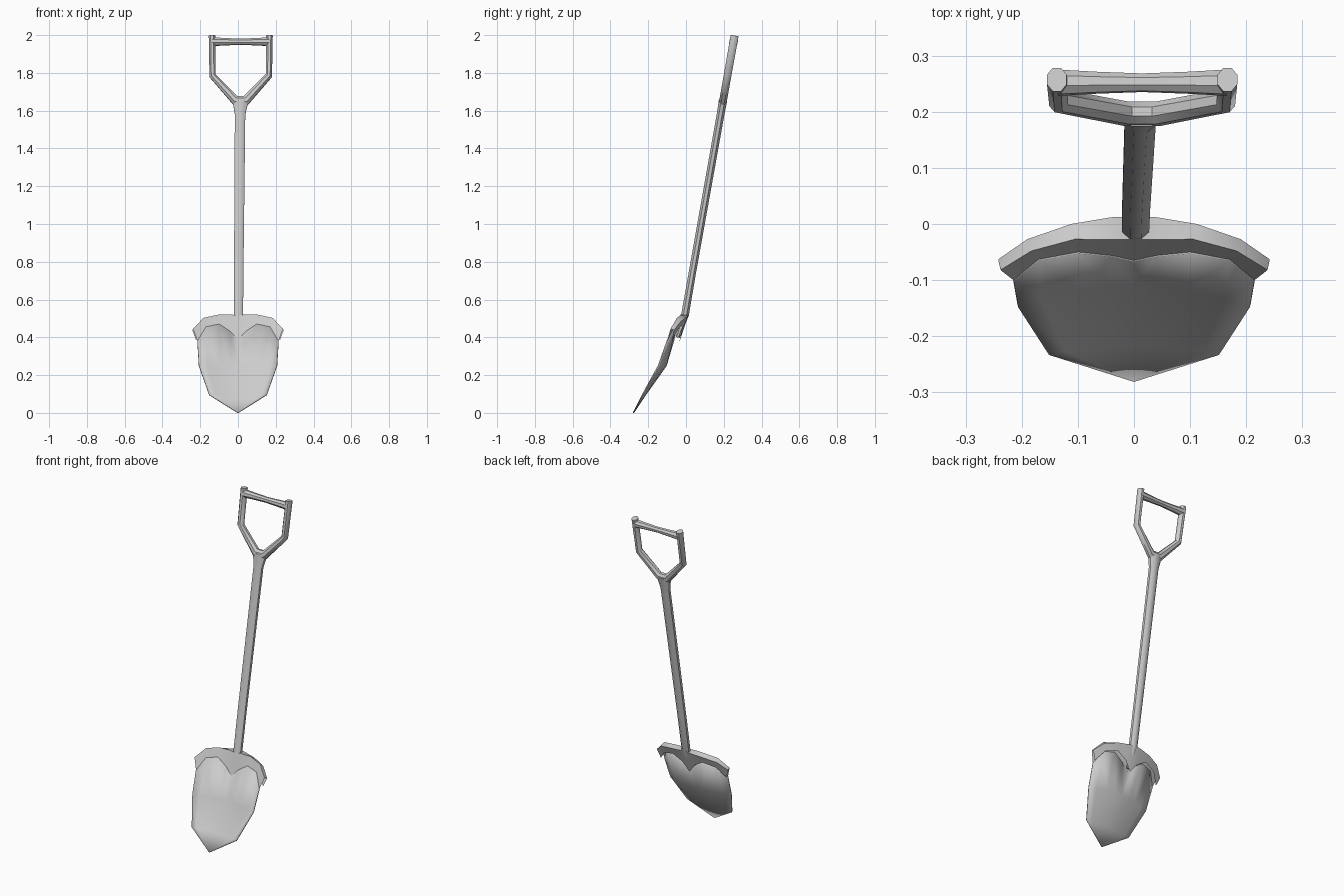
import bpy, bmesh, math
from mathutils import Vector

if "Cube" in bpy.data.objects:
    bpy.data.objects.remove(bpy.data.objects["Cube"])


def finish(name, bm, angle=40):
    bmesh.ops.remove_doubles(bm, verts=bm.verts, dist=0.0005)
    bmesh.ops.recalc_face_normals(bm, faces=bm.faces)
    me = bpy.data.meshes.new(name)
    bm.to_mesh(me)
    bm.free()
    ob = bpy.data.objects.new(name, me)
    bpy.context.collection.objects.link(ob)
    bpy.ops.object.select_all(action='DESELECT')
    ob.select_set(True)
    bpy.context.view_layer.objects.active = ob
    bpy.ops.object.shade_smooth_by_angle(angle=math.radians(angle))
    return ob


def loft(name, path, radii, binormal, sides=8):
    """Sweep an ellipse along a planar path; radii = (in plane, along binormal)."""
    bm = bmesh.new()
    pts = [Vector(p) for p in path]
    b = Vector(binormal).normalized()
    rings = []
    for i, p in enumerate(pts):
        t0 = (p - pts[max(i - 1, 0)]).normalized()
        t1 = (pts[min(i + 1, len(pts) - 1)] - p).normalized()
        t = (t0 + t1).normalized()
        n = b.cross(t)
        mitre = 1 / max(0.6, t.dot(t1 if t1.length else t0))
        ra, rb = radii[i]
        ring = []
        for k in range(sides):
            a = 2 * math.pi * (k + 0.5) / sides
            ring.append(bm.verts.new(p + n * ra * mitre * math.cos(a) + b * rb * math.sin(a)))
        rings.append(ring)
    for r0, r1 in zip(rings, rings[1:]):
        for k in range(sides):
            j = (k + 1) % sides
            bm.faces.new((r0[k], r0[j], r1[j], r1[k]))
    bm.faces.new(rings[0])
    bm.faces.new(rings[-1])
    return finish(name, bm)


def mirrored_grid(name, rows, angle):
    """Skin rows of right-hand points, mirrored across x = 0."""
    bm = bmesh.new()
    for s in (1, -1):
        g = [[bm.verts.new((s * x, y, z)) for x, y, z in r] for r in rows]
        for r0, r1 in zip(g, g[1:]):
            for i in range(len(r0) - 1):
                bm.faces.new((r0[i], r0[i + 1], r1[i + 1], r1[i]))
    bmesh.ops.dissolve_degenerate(bm, dist=0.0005, edges=bm.edges)
    return finish(name, bm, angle)


# Dished blade with a pointed tip and a two-lobed upper edge
crease = [(0, -0.065, 0.385), (0.04, -0.056, 0.43), (0.10, -0.05, 0.47),
          (0.17, -0.063, 0.455), (0.215, -0.10, 0.38)]
rows = [[(0, -0.279, 0.0)] * 5]
for yc, zc, xe, ye, ze in ((-0.215, 0.095, 0.152, -0.231, 0.095),
                           (-0.105, 0.25, 0.207, -0.146, 0.25)):
    rows.append([(xe * f, yc + (ye - yc) * f * f, zc + (ze - zc) * f)
                 for f in (0, 0.2, 0.48, 0.8, 1)])
rows.append(crease)
blade = mirrored_grid("blade", rows, 60)
solid = blade.modifiers.new("thickness", 'SOLIDIFY')
solid.thickness = 0.006
solid.offset = 0

# Rolled foot tread: front crease, over the top, down to the back edge
top = [(0, -0.028, 0.515), (0.04, -0.028, 0.522), (0.105, -0.027, 0.52),
       (0.183, -0.048, 0.503), (0.238, -0.082, 0.445)]
outer = [(0, 0.014, 0.52), (0.04, 0.012, 0.515), (0.112, 0.0, 0.505),
         (0.19, -0.027, 0.485), (0.242, -0.063, 0.438)]
back = [(0, -0.035, 0.375), (0.04, -0.024, 0.43), (0.10, -0.018, 0.465),
        (0.175, -0.04, 0.445), (0.222, -0.075, 0.385)]
mirrored_grid("foot_tread", [crease, top, outer, back], 60)

# Shaft, bent where it enters the blade socket
loft("shaft",
     [(0.0, -0.045, 0.40), (0.003, -0.005, 0.52), (0.004, 0.035, 0.75),
      (0.011, 0.183, 1.58), (0.0135, 0.196, 1.655)],
     [(0.012, 0.014), (0.022, 0.026), (0.021, 0.027), (0.022, 0.03), (0.024, 0.046)],
     (1, 0, 0))


def on_axis(dx, z):
    return (0.0145 + dx, 0.258 - (2 - z) * 0.178, z)


# Y-shaped fork of the grip
normal = (0, 1, -0.178)
half = [(0.152, 1.997), (0.149, 1.785), (0.028, 1.654)]
fork = [on_axis(-x, z) for x, z in half] + [on_axis(x, z) for x, z in reversed(half)]
loft("grip_fork", fork,
     [(0.019, 0.023), (0.018, 0.022), (0.025, 0.022)] +
     [(0.025, 0.022), (0.018, 0.022), (0.019, 0.023)], normal)

# Waisted cross bar held between the fork arms
loft("grip_bar", [on_axis(x, 1.965) for x in (-0.15, -0.08, 0, 0.08, 0.15)],
     [(r, r) for r in (0.024, 0.02, 0.017, 0.02, 0.024)], normal)
